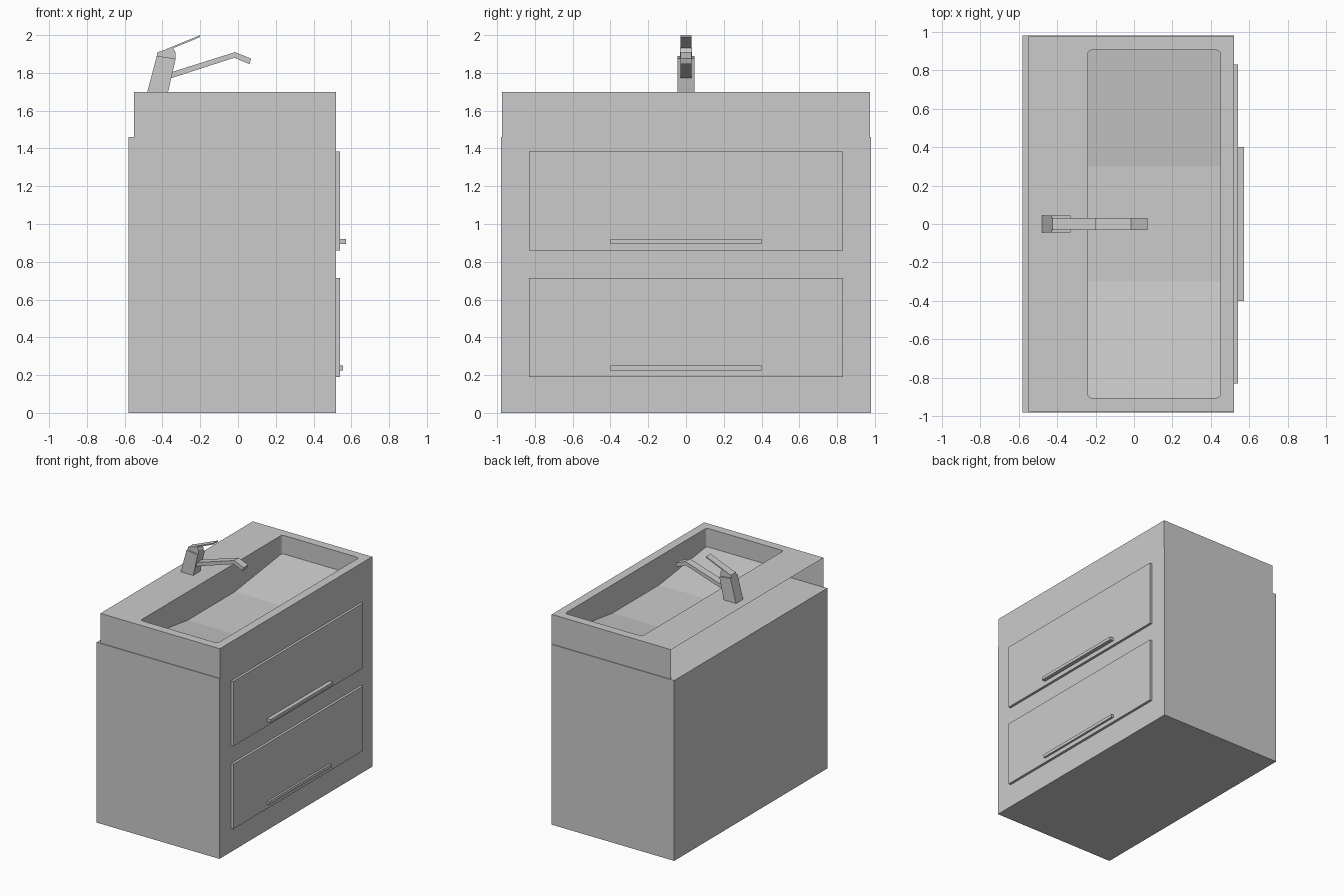
import bpy, bmesh, math

if "Cube" in bpy.data.objects:
    bpy.data.objects.remove(bpy.data.objects["Cube"])


def finish(name, bm):
    bmesh.ops.recalc_face_normals(bm, faces=bm.faces)
    me = bpy.data.meshes.new(name)
    bm.to_mesh(me)
    bm.free()
    ob = bpy.data.objects.new(name, me)
    bpy.context.collection.objects.link(ob)
    return ob


def prism(name, profile, y0, y1):
    """Extrude an (x, z) outline along y."""
    bm = bmesh.new()
    a = [bm.verts.new((x, y0, z)) for x, z in profile]
    b = [bm.verts.new((x, y1, z)) for x, z in profile]
    bm.faces.new(a)
    bm.faces.new(b[::-1])
    n = len(a)
    for i in range(n):
        j = (i + 1) % n
        bm.faces.new((a[i], b[i], b[j], a[j]))
    return finish(name, bm)


def box(name, x0, x1, half_y, z0, z1):
    return prism(name, [(x0, z0), (x1, z0), (x1, z1), (x0, z1)], -half_y, half_y)


# Cabinet body
box("cabinet", -0.58, 0.52, 0.98, 0, 1.46)

# Two drawer fronts with bar handles
for label, z, depth in (("lower", 0.19, 0.556), ("upper", 0.86, 0.572)):
    box(label + "_drawer", 0.52, 0.54, 0.83, z, z + 0.525)
    box(label + "_handle", 0.535, depth, 0.40, z + 0.035, z + 0.06)


# Sink: open-backed shell with a basin whose floor rises towards both ends
def sink():
    bm = bmesh.new()
    top, base = 1.70, 1.46
    corners = [(-0.55, -0.975), (0.52, -0.975), (0.52, 0.975), (-0.55, 0.975)]
    outer = [bm.verts.new((x, y, top)) for x, y in corners]
    lower = [bm.verts.new((x, y, base)) for x, y in corners]
    for i in range(3):
        bm.faces.new((outer[i], outer[i + 1], lower[i + 1], lower[i]))

    # Rounded rim outline, with extra points where the floor bends
    r, loop = 0.02, []
    for cx, cy, start in ((0.45 - r, -0.905 + r, -90), (0.45 - r, 0.905 - r, 0),
                          (-0.24 + r, 0.905 - r, 90), (-0.24 + r, -0.905 + r, 180)):
        for k in range(4):
            t = math.radians(start + 30 * k)
            loop.append((cx + r * math.cos(t), cy + r * math.sin(t)))
        if start == -90:
            loop += [(0.45, -0.3), (0.45, 0.3)]
        if start == 90:
            loop += [(-0.24, 0.3), (-0.24, -0.3)]

    def floor_z(y):
        return 1.47 + max(0, abs(y) - 0.3) / 0.605 * 0.08

    rim = [bm.verts.new((x, y, top)) for x, y in loop]
    low = [bm.verts.new((x, y, floor_z(y))) for x, y in loop]
    n = len(loop)
    for i in range(n):
        j = (i + 1) % n
        bm.faces.new((rim[i], rim[j], low[j], low[i]))
    for lo, hi in ((-1, -0.3), (-0.3, 0.3), (0.3, 1)):
        bm.faces.new([v for v in low if lo - 1e-4 <= v.co.y <= hi + 1e-4])

    # Flat top between the outer edge and the rim
    edges = []
    for ring in (outer, rim):
        for i in range(len(ring)):
            pair = (ring[i], ring[(i + 1) % len(ring)])
            edges.append(bm.edges.get(pair) or bm.edges.new(pair))
    bmesh.ops.triangle_fill(bm, edges=edges, use_beauty=True, normal=(0, 0, 1))
    return finish("sink", bm)


sink()

# Tap
prism("tap_body", [(-0.48, 1.70), (-0.37, 1.70), (-0.33, 1.875), (-0.43, 1.89)],
      -0.045, 0.045)
prism("tap_cap", [(-0.43, 1.89), (-0.33, 1.875), (-0.33, 1.905), (-0.345, 1.935),
                  (-0.425, 1.91)], -0.032, 0.032)
prism("tap_lever", [(-0.425, 1.907), (-0.345, 1.93), (-0.20, 1.99), (-0.20, 2.0)],
      -0.03, 0.03)
prism("tap_spout", [(-0.36, 1.77), (-0.02, 1.88), (0.06, 1.847), (0.07, 1.875),
                    (-0.015, 1.91), (-0.355, 1.803)], -0.03, 0.03)
